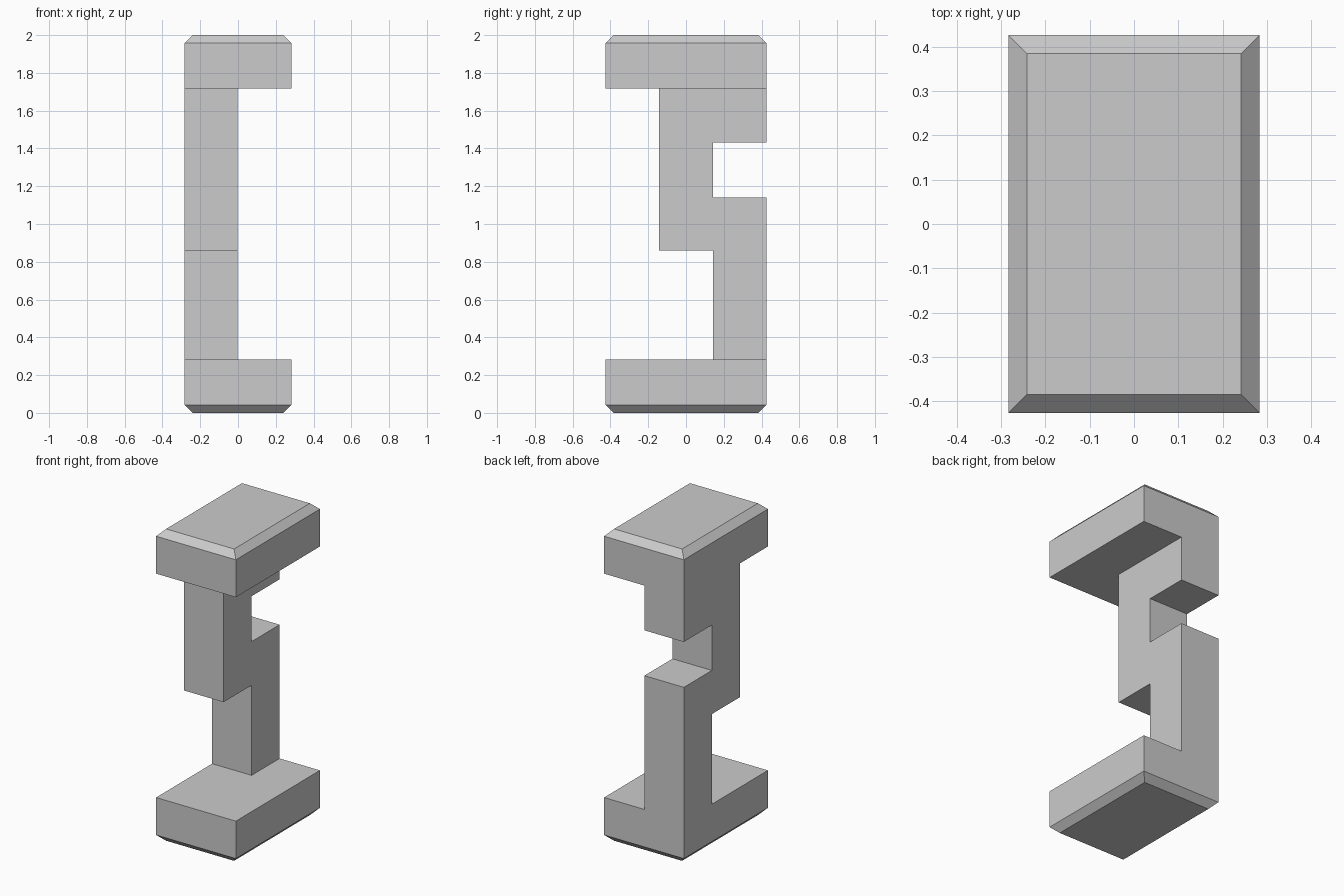
import bpy
import bmesh
from mathutils import Vector

cube = bpy.data.objects.get("Cube")
if cube:
    bpy.data.objects.remove(cube, do_unlink=True)

# Main dimensions
HALF_X, HALF_Y, HEIGHT = 0.283, 0.426, 2.0
POST_X, POST_Y = -0.003, 0.142
LOW_CAP, HIGH_CAP = 0.282, 1.718
CHAMFER = 0.042

# Side outlines (y, z) of the two end blocks and the stepped, notched post
low_block = [(-HALF_Y, 0), (HALF_Y, 0), (HALF_Y, LOW_CAP),
             (POST_Y, LOW_CAP), (-HALF_Y, LOW_CAP)]
post = [(POST_Y, LOW_CAP), (HALF_Y, LOW_CAP), (HALF_Y, 1.14), (POST_Y, 1.14),
        (POST_Y, 1.431), (HALF_Y, 1.431), (HALF_Y, HIGH_CAP),
        (-POST_Y, HIGH_CAP), (-POST_Y, 0.86), (POST_Y, 0.86)]
high_block = [(-HALF_Y, HIGH_CAP), (-POST_Y, HIGH_CAP), (HALF_Y, HIGH_CAP),
              (HALF_Y, HEIGHT), (-HALF_Y, HEIGHT)]


def extrude_x(bm, faces, distance):
    result = bmesh.ops.extrude_face_region(bm, geom=faces)
    verts = [g for g in result["geom"] if isinstance(g, bmesh.types.BMVert)]
    bmesh.ops.translate(bm, verts=verts, vec=Vector((distance, 0, 0)))


bm = bmesh.new()
for outline in (low_block, post, high_block):
    bm.faces.new([bm.verts.new((-HALF_X, y, z)) for y, z in outline])
bmesh.ops.remove_doubles(bm, verts=bm.verts[:], dist=0.0001)

# Post thickness, then the end blocks out to full width
extrude_x(bm, bm.faces[:], POST_X + HALF_X)
ends = []
for f in bm.faces:
    on_side = all(abs(v.co.x - POST_X) < 0.001 for v in f.verts)
    z = f.calc_center_bounds().z
    if on_side and (z < LOW_CAP or z > HIGH_CAP):
        ends.append(f)
extrude_x(bm, ends, HALF_X - POST_X)
bmesh.ops.recalc_face_normals(bm, faces=bm.faces[:])
bmesh.ops.dissolve_limit(bm, angle_limit=0.01, verts=bm.verts[:], edges=bm.edges[:])

# Chamfered rims at the two extreme ends
rims = [e for e in bm.edges
        if all(v.co.z < 0.001 for v in e.verts)
        or all(v.co.z > HEIGHT - 0.001 for v in e.verts)]
bmesh.ops.bevel(bm, geom=rims, offset=CHAMFER, offset_type='OFFSET',
                segments=1, affect='EDGES')
bmesh.ops.recalc_face_normals(bm, faces=bm.faces[:])

mesh = bpy.data.meshes.new("notched_puzzle_bar")
bm.to_mesh(mesh)
bm.free()
bar = bpy.data.objects.new("notched_puzzle_bar", mesh)
bpy.context.collection.objects.link(bar)

# Plain grey
grey = bpy.data.materials.new("light_grey")
grey.use_nodes = True
colour = (0.6, 0.6, 0.6, 1)
grey.diffuse_color = colour
grey.node_tree.nodes["Principled BSDF"].inputs["Base Color"].default_value = colour
mesh.materials.append(grey)
